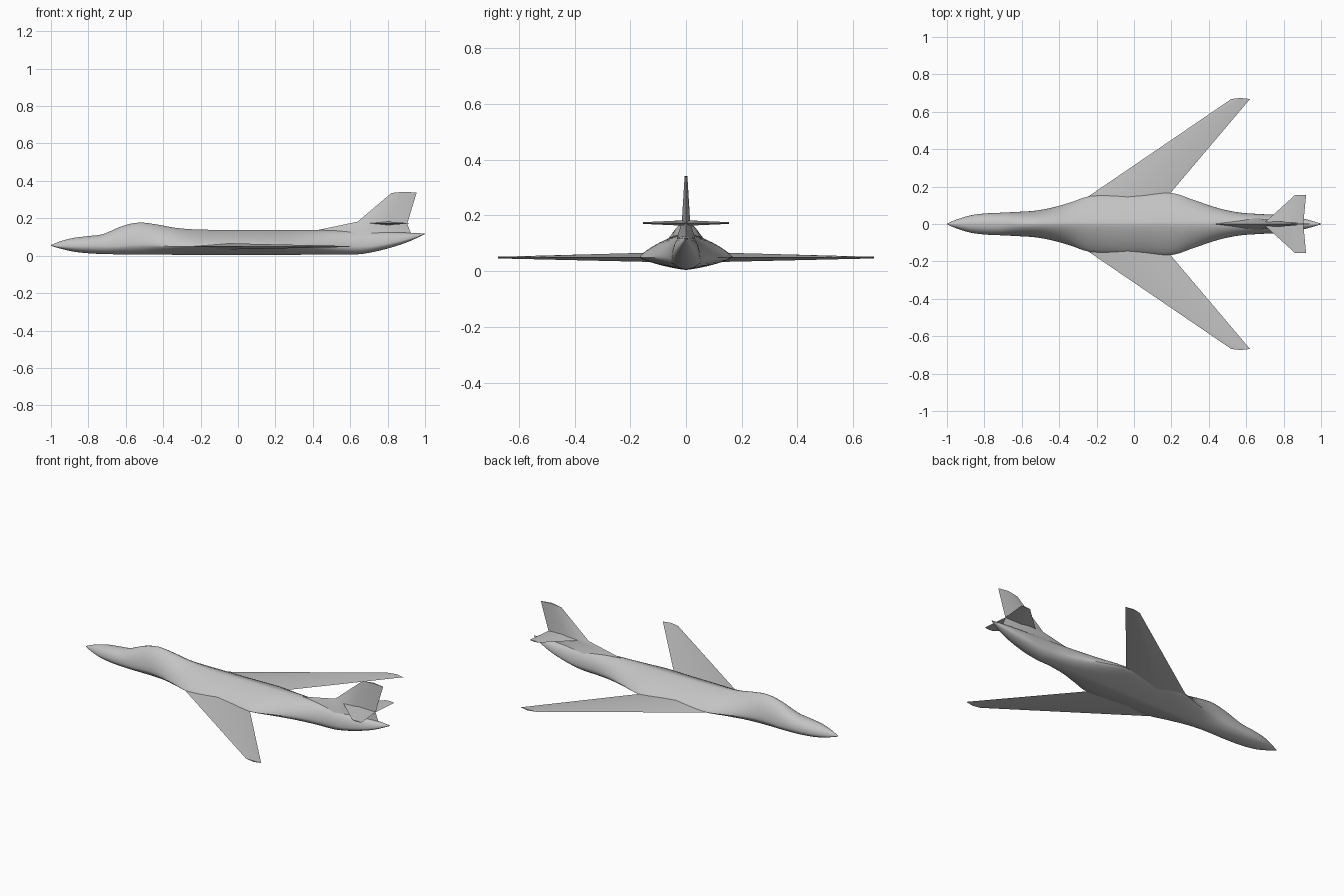
import bpy, bmesh, math
from mathutils import Vector

if "Cube" in bpy.data.objects:
    bpy.data.objects.remove(bpy.data.objects["Cube"], do_unlink=True)

grey = bpy.data.materials.new("airframe grey")
grey.use_nodes = True
colour = (0.55, 0.55, 0.55, 1)
grey.diffuse_color = colour
grey.node_tree.nodes["Principled BSDF"].inputs["Base Color"].default_value = colour


def loft(name, rings, mirror=False):
    """Skin a list of closed rings, cap both ends and shade smooth."""
    bm = bmesh.new()
    loops = [[bm.verts.new(p) for p in ring] for ring in rings]
    n = len(loops[0])
    for a, b in zip(loops, loops[1:]):
        for i in range(n):
            j = (i + 1) % n
            bm.faces.new((a[i], a[j], b[j], b[i]))
    bm.faces.new(loops[0])
    bm.faces.new(loops[-1])
    bmesh.ops.remove_doubles(bm, verts=bm.verts, dist=0.00001)
    bmesh.ops.recalc_face_normals(bm, faces=bm.faces)
    mesh = bpy.data.meshes.new(name)
    bm.to_mesh(mesh)
    bm.free()
    mesh.materials.append(grey)
    obj = bpy.data.objects.new(name, mesh)
    bpy.context.collection.objects.link(obj)
    if mirror:
        mod = obj.modifiers.new("mirror", 'MIRROR')
        mod.use_axis = (False, True, False)
        mod.use_clip = True
    bpy.ops.object.select_all(action='DESELECT')
    obj.select_set(True)
    bpy.context.view_layer.objects.active = obj
    bpy.ops.object.shade_smooth_by_angle(angle=math.radians(35))
    return obj


def blade(name, sections, thick_axis, bump, mirror=False):
    """Thin surface with a mid-chord crest; bump pushes the tip crest outward."""
    rings = []
    for i, (lead, trail, half) in enumerate(sections):
        lead, trail = Vector(lead), Vector(trail)
        crest = (lead + trail) / 2
        if i == len(sections) - 1:
            crest += Vector(bump)
        offset = Vector(thick_axis) * half
        rings.append([lead, crest + offset, trail, crest - offset])
    return loft(name, rings, mirror)


# Fuselage stations: x, half width, top z, bottom z, section exponent
stations = [
    (-1.00, 0.002, 0.057, 0.053, 2.0),
    (-0.95, 0.023, 0.077, 0.038, 2.0),
    (-0.88, 0.045, 0.095, 0.022, 2.0),
    (-0.80, 0.056, 0.105, 0.013, 2.0),
    (-0.72, 0.060, 0.116, 0.009, 2.0),
    (-0.62, 0.065, 0.158, 0.007, 1.8),
    (-0.53, 0.071, 0.177, 0.006, 1.7),
    (-0.44, 0.087, 0.168, 0.006, 1.55),
    (-0.34, 0.115, 0.150, 0.005, 1.4),
    (-0.24, 0.148, 0.141, 0.005, 1.3),
    (-0.10, 0.158, 0.138, 0.005, 1.3),
    (0.05, 0.160, 0.138, 0.005, 1.3),
    (0.20, 0.166, 0.138, 0.005, 1.3),
    (0.32, 0.128, 0.138, 0.005, 1.45),
    (0.45, 0.085, 0.137, 0.006, 1.7),
    (0.56, 0.062, 0.135, 0.007, 1.9),
    (0.66, 0.054, 0.132, 0.009, 2.0),
    (0.78, 0.047, 0.128, 0.033, 2.0),
    (0.90, 0.030, 0.123, 0.070, 2.0),
    (1.00, 0.002, 0.119, 0.116, 2.0),
]


def smooth_stations(keys, steps=4):
    """Catmull-Rom interpolation along the station list."""
    out = []
    last = len(keys) - 1
    for i in range(last):
        a, b, c, d = (keys[min(max(i + k, 0), last)] for k in (-1, 0, 1, 2))
        for s in range(steps):
            t = s / steps
            out.append([q + t * (r - p) / 2
                        + t * t * (2 * p - 5 * q + 4 * r - u) / 2
                        + t ** 3 * (3 * q - p - 3 * r + u) / 2
                        for p, q, r, u in zip(a, b, c, d)])
    return out + [list(keys[-1])]


def body_ring(x, width, top, bottom, power, count=32):
    waist = max(0.05, 0.7 * bottom + 0.3 * top)
    ring = []
    for k in range(count):
        angle = math.tau * k / count
        c, s = math.cos(angle), math.sin(angle)
        y = math.copysign(abs(c) ** (2 / power), c) * width
        height = top - waist if s > 0 else waist - bottom
        ring.append((x, y, waist + math.copysign(abs(s) ** (2 / power), s) * height))
    return ring


loft("fuselage", [body_ring(*s) for s in smooth_stations(stations)])

# Swept wings, rooted inside the body
blade("wings", [
    ((-0.31, 0.10, 0.050), (0.14, 0.10, 0.050), 0.018),
    ((-0.24, 0.15, 0.050), (0.19, 0.16, 0.050), 0.016),
    ((0.52, 0.668, 0.049), (0.62, 0.668, 0.049), 0.003),
], (0, 0, 1), (0, 0.006, 0), mirror=True)

# Tailplane halves
blade("tailplane", [
    ((0.69, 0.0, 0.173), (0.905, 0.0, 0.173), 0.010),
    ((0.86, 0.154, 0.173), (0.92, 0.154, 0.173), 0.003),
], (0, 0, 1), (0, 0.001, 0), mirror=True)

# Vertical fin with its dorsal fairing
blade("tail_fin", [
    ((0.36, 0, 0.115), (0.93, 0, 0.110), 0.034),
    ((0.43, 0, 0.138), (0.92, 0, 0.130), 0.028),
    ((0.64, 0, 0.182), (0.905, 0, 0.172), 0.015),
    ((0.82, 0, 0.335), (0.955, 0, 0.337), 0.005),
], (0, 1, 0), (0, 0, 0.006))
